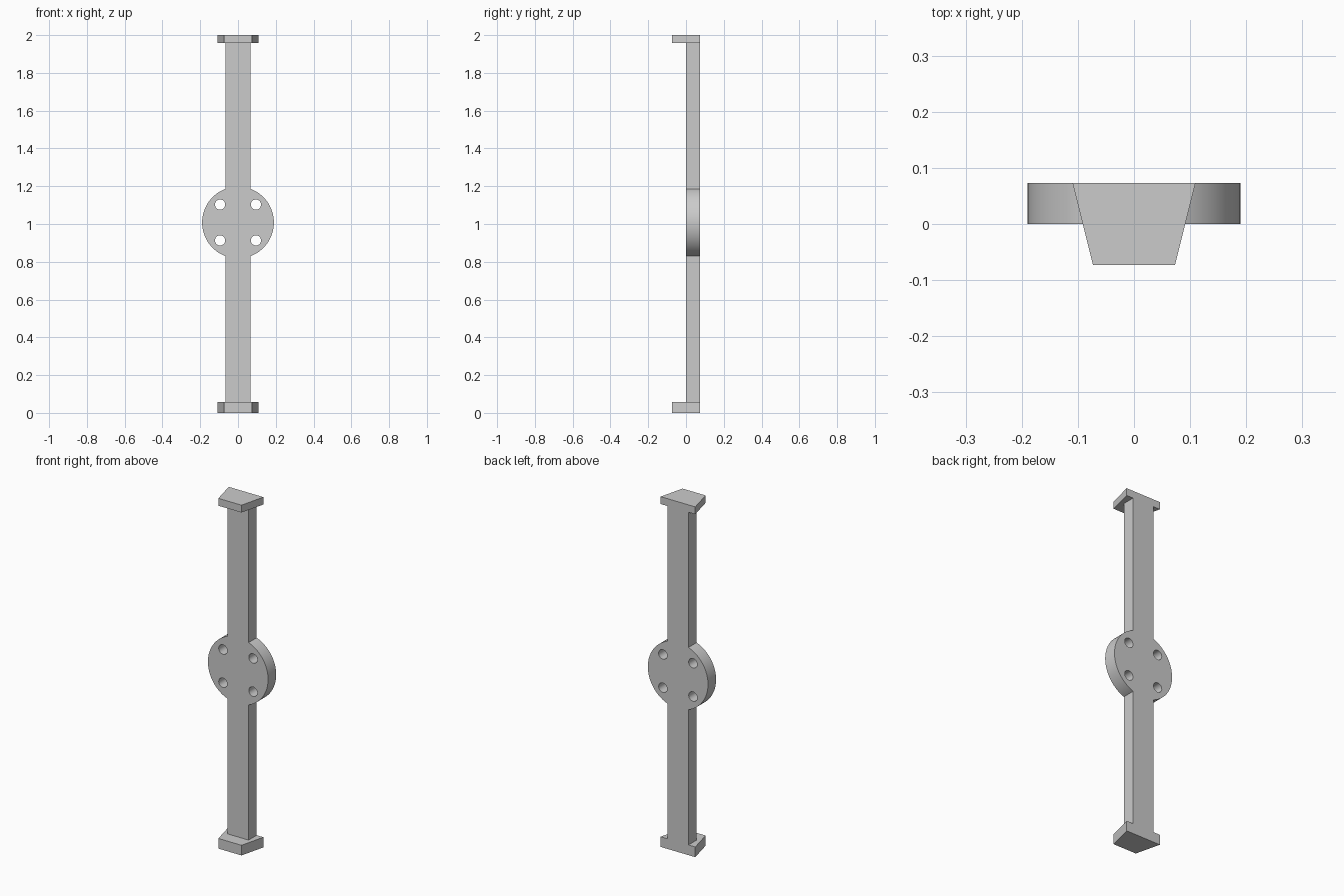
import bpy, bmesh, math
from mathutils import Matrix, Vector

cube = bpy.data.objects.get("Cube")
if cube:
    bpy.data.objects.remove(cube, do_unlink=True)

grey = bpy.data.materials.new("plain grey")
grey.use_nodes = True
COLOUR = (0.6, 0.6, 0.6, 1)
grey.diffuse_color = COLOUR
grey.node_tree.nodes["Principled BSDF"].inputs["Base Color"].default_value = COLOUR

BACK = 0.073                      # back plane of every part
BOTTOM, TOP = 0.058, 1.958        # ends of the bar, where the caps begin
HUB_Z = (BOTTOM + TOP) / 2
HUB_R, BAR_W = 0.19, 0.067
HOLE_R, HOLE_OFFSET = 0.027, 0.095


def prism(name, outline, offset):
    """Extrude a closed outline of 3D points along an offset vector."""
    bm = bmesh.new()
    face = bm.faces.new([bm.verts.new(p) for p in outline])
    side = bmesh.ops.extrude_face_region(bm, geom=[face])["geom"]
    verts = [v for v in side if isinstance(v, bmesh.types.BMVert)]
    bmesh.ops.translate(bm, verts=verts, vec=Vector(offset))
    bmesh.ops.recalc_face_normals(bm, faces=bm.faces)
    mesh = bpy.data.meshes.new(name)
    bm.to_mesh(mesh)
    bm.free()
    mesh.materials.append(grey)
    obj = bpy.data.objects.new(name, mesh)
    bpy.context.collection.objects.link(obj)
    return obj


# Upright bar and round hub as one continuous plate
half_angle = math.acos(BAR_W / HUB_R)
STEPS = 40
right_arc = []
for i in range(STEPS + 1):
    a = half_angle * (2 * i / STEPS - 1)
    right_arc.append((HUB_R * math.cos(a), 0, HUB_Z + HUB_R * math.sin(a)))
right_side = [(BAR_W, 0, BOTTOM)] + right_arc + [(BAR_W, 0, TOP)]
left_side = [(-x, y, z) for x, y, z in reversed(right_side)]
plate = prism("bar_with_hub", right_side + left_side, (0, BACK, 0))

# Four bolt holes through the hub
bm = bmesh.new()
for sx in (-1, 1):
    for sz in (-1, 1):
        place = (Matrix.Translation((sx * HOLE_OFFSET, BACK / 2, HUB_Z + sz * HOLE_OFFSET))
                 @ Matrix.Rotation(math.pi / 2, 4, "X"))
        bmesh.ops.create_cone(bm, cap_ends=True, segments=32, radius1=HOLE_R,
                              radius2=HOLE_R, depth=BACK * 2, matrix=place)
mesh = bpy.data.meshes.new("hole_cutter")
bm.to_mesh(mesh)
bm.free()
mesh.materials.append(grey)
cutter = bpy.data.objects.new("hole_cutter", mesh)
bpy.context.collection.objects.link(cutter)

cut = plate.modifiers.new("bolt_holes", "BOOLEAN")
cut.operation = "DIFFERENCE"
cut.solver = "EXACT"
cut.object = cutter
bpy.ops.object.select_all(action="DESELECT")
bpy.context.view_layer.objects.active = plate
plate.select_set(True)
bpy.ops.object.modifier_apply(modifier=cut.name)
bpy.data.objects.remove(cutter, do_unlink=True)
bpy.ops.object.shade_smooth_by_angle(angle=math.radians(30))

# Tapered end caps, wider at the back
for name, low, high in (("bottom_cap", 0, BOTTOM), ("top_cap", TOP, 2)):
    outline = [(-BACK, -BACK, low), (BACK, -BACK, low),
               (BACK * 1.5, BACK, low), (-BACK * 1.5, BACK, low)]
    prism(name, outline, (0, 0, high - low))
